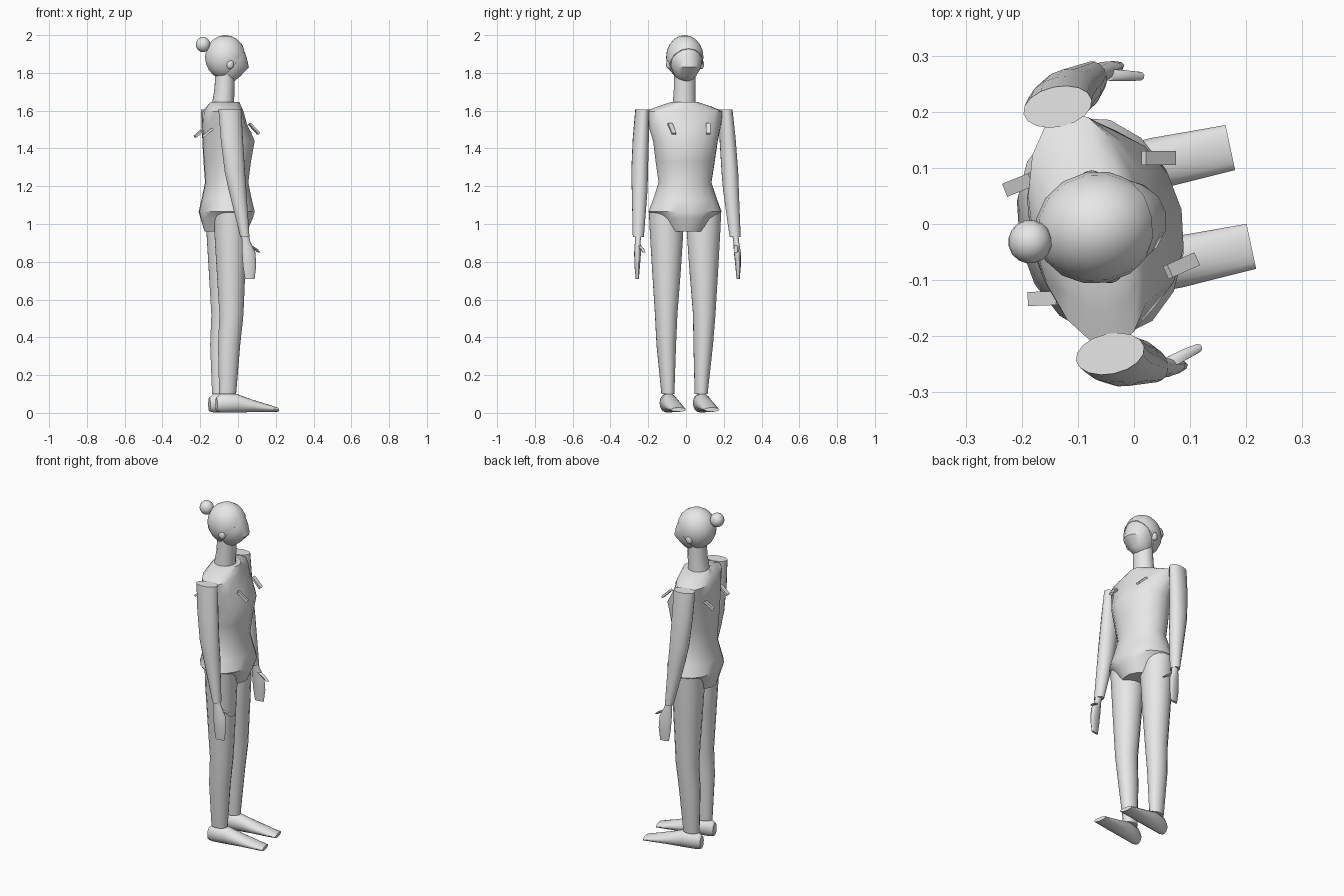
import bpy, bmesh, math
from mathutils import Matrix, Vector

# the figure faces local +x and is turned slightly about z
PLACE = Matrix.Translation((-0.06, -0.005, 0)) @ Matrix.Rotation(math.radians(12), 4, 'Z')
grey = bpy.data.materials.new("light_grey")
grey.diffuse_color = (0.8, 0.8, 0.8, 1)


def finish(name, bm, side=1, angle=40):
    """Mirror to the wanted side, place and shade a part."""
    bm.transform(PLACE @ Matrix.Diagonal((1, side, 1, 1)))
    bmesh.ops.recalc_face_normals(bm, faces=bm.faces)
    me = bpy.data.meshes.new(name)
    bm.to_mesh(me)
    bm.free()
    me.materials.append(grey)
    ob = bpy.data.objects.new(name, me)
    bpy.context.collection.objects.link(ob)
    bpy.context.view_layer.objects.active = ob
    ob.select_set(True)
    bpy.ops.object.shade_smooth_by_angle(angle=math.radians(angle))
    ob.select_set(False)
    return ob


def loft(name, rings, side=1, forward=False, n=16):
    """Rings are (cx, cy, cz, ra, rb): flat rings, or upright ones along x."""
    bm = bmesh.new()
    loops = []
    for cx, cy, cz, ra, rb in rings:
        loop = []
        for i in range(n):
            t = 2 * math.pi * i / n
            a, b = ra * math.cos(t), rb * math.sin(t)
            off = Vector((0, a, b)) if forward else Vector((a, b, 0))
            loop.append(bm.verts.new(Vector((cx, cy, cz)) + off))
        loops.append(loop)
    for lo, hi in zip(loops, loops[1:]):
        for i in range(n):
            j = (i + 1) % n
            bm.faces.new((lo[i], lo[j], hi[j], hi[i]))
    bm.faces.new(loops[0])
    bm.faces.new(loops[-1])
    return finish(name, bm, side)


def ball(name, loc, size, side=1, cut=None):
    """Ellipsoid, optionally cut by a plane (point, normal)."""
    bm = bmesh.new()
    bmesh.ops.create_uvsphere(bm, u_segments=16, v_segments=10, radius=1)
    bm.transform(Matrix.Translation(loc) @ Matrix.Diagonal((*size, 1)))
    if cut:
        bmesh.ops.bisect_plane(bm, geom=bm.verts[:] + bm.edges[:] + bm.faces[:],
                               plane_co=cut[0], plane_no=cut[1], clear_outer=True)
        bmesh.ops.holes_fill(bm, edges=[e for e in bm.edges if e.is_boundary])
    return finish(name, bm, side)


def plate(name, loc, size, pitch, yaw, side=1):
    bm = bmesh.new()
    bmesh.ops.create_cube(bm, size=1)
    bm.transform(Matrix.Translation(loc) @ Matrix.Rotation(math.radians(yaw), 4, 'Z')
                 @ Matrix.Rotation(math.radians(pitch), 4, 'Y') @ Matrix.Diagonal((*size, 1)))
    return finish(name, bm, side)


# torso with narrow crotch, waist and sloping shoulders
loft("torso", [
    (-0.005, 0, 0.96, 0.115, 0.105), (0, 0, 1.03, 0.14, 0.15), (0, 0, 1.065, 0.147, 0.198),
    (0, 0, 1.13, 0.132, 0.173), (0, 0, 1.22, 0.114, 0.143), (0.003, 0, 1.33, 0.125, 0.16),
    (0.01, 0, 1.44, 0.138, 0.175), (-0.012, 0, 1.53, 0.114, 0.2),
    (-0.02, 0, 1.595, 0.102, 0.212), (-0.015, 0, 1.62, 0.09, 0.15),
    (-0.01, 0, 1.645, 0.078, 0.075)])

# neck and head
loft("neck", [(-0.02, 0, 1.63, 0.06, 0.062), (-0.012, 0, 1.72, 0.053, 0.058),
              (-0.008, 0, 1.82, 0.052, 0.058)])
loft("face", [
    (0.005, 0, 1.755, 0.035, 0.03), (0.012, 0, 1.78, 0.06, 0.055),
    (0.022, 0, 1.83, 0.098, 0.08), (0.012, 0, 1.88, 0.097, 0.088),
    (0.0, 0, 1.93, 0.09, 0.083), (-0.005, 0, 1.97, 0.06, 0.055)])
ball("hair", (-0.007, 0, 1.883), (0.11, 0.1, 0.117),
     cut=((0.09, 0, 1.925), (0.155, 0, -0.125)))
ball("hair_bun", (-0.128, 0, 1.95), (0.039, 0.039, 0.04))

for side, tag in ((1, "left"), (-1, "right")):
    ball(tag + "_ear", (0.0, 0.088, 1.845), (0.02, 0.014, 0.025), side)
    # leg, thigh to ankle
    loft(tag + "_leg", [
        (0, 0.107, 1.06, 0.088, 0.088), (0, 0.1, 0.95, 0.087, 0.09),
        (0.002, 0.101, 0.75, 0.077, 0.077), (0.004, 0.103, 0.52, 0.065, 0.06),
        (-0.008, 0.1, 0.36, 0.06, 0.052), (-0.014, 0.09, 0.1, 0.046, 0.034)], side)
    # long foot tapering to a blunt toe
    loft(tag + "_foot", [
        (-0.075, 0.09, 0.045, 0.028, 0.037), (-0.05, 0.09, 0.052, 0.037, 0.05),
        (0.03, 0.09, 0.052, 0.043, 0.05), (0.12, 0.09, 0.037, 0.046, 0.033),
        (0.2, 0.09, 0.025, 0.043, 0.021), (0.256, 0.09, 0.017, 0.041, 0.011)],
        side, forward=True)
    # arm, open-cut shoulder to sleeve end
    loft(tag + "_arm", [
        (-0.03, 0.225, 1.605, 0.062, 0.036), (-0.022, 0.235, 1.45, 0.06, 0.042),
        (-0.008, 0.244, 1.28, 0.055, 0.044), (0.006, 0.247, 1.18, 0.048, 0.042),
        (0.043, 0.262, 0.93, 0.024, 0.03)], side)
    # wrist and flat hand
    loft(tag + "_hand", [
        (0.043, 0.262, 0.95, 0.02, 0.018), (0.048, 0.266, 0.91, 0.022, 0.015),
        (0.062, 0.27, 0.85, 0.036, 0.017), (0.066, 0.273, 0.78, 0.036, 0.013),
        (0.067, 0.273, 0.71, 0.026, 0.007)], side, n=12)
    loft(tag + "_thumb", [
        (0.07, 0.262, 0.885, 0.014, 0.011), (0.1, 0.254, 0.868, 0.013, 0.01),
        (0.125, 0.248, 0.848, 0.008, 0.008)], side, n=8)
    # small tabs standing off the chest and back
    plate(tag + "_chest_tab", (0.127, 0.098, 1.505), (0.075, 0.025, 0.012), 45, -12, side)
    plate(tag + "_back_tab", (-0.125, 0.104, 1.483), (0.065, 0.025, 0.012), -40, 10, side)
